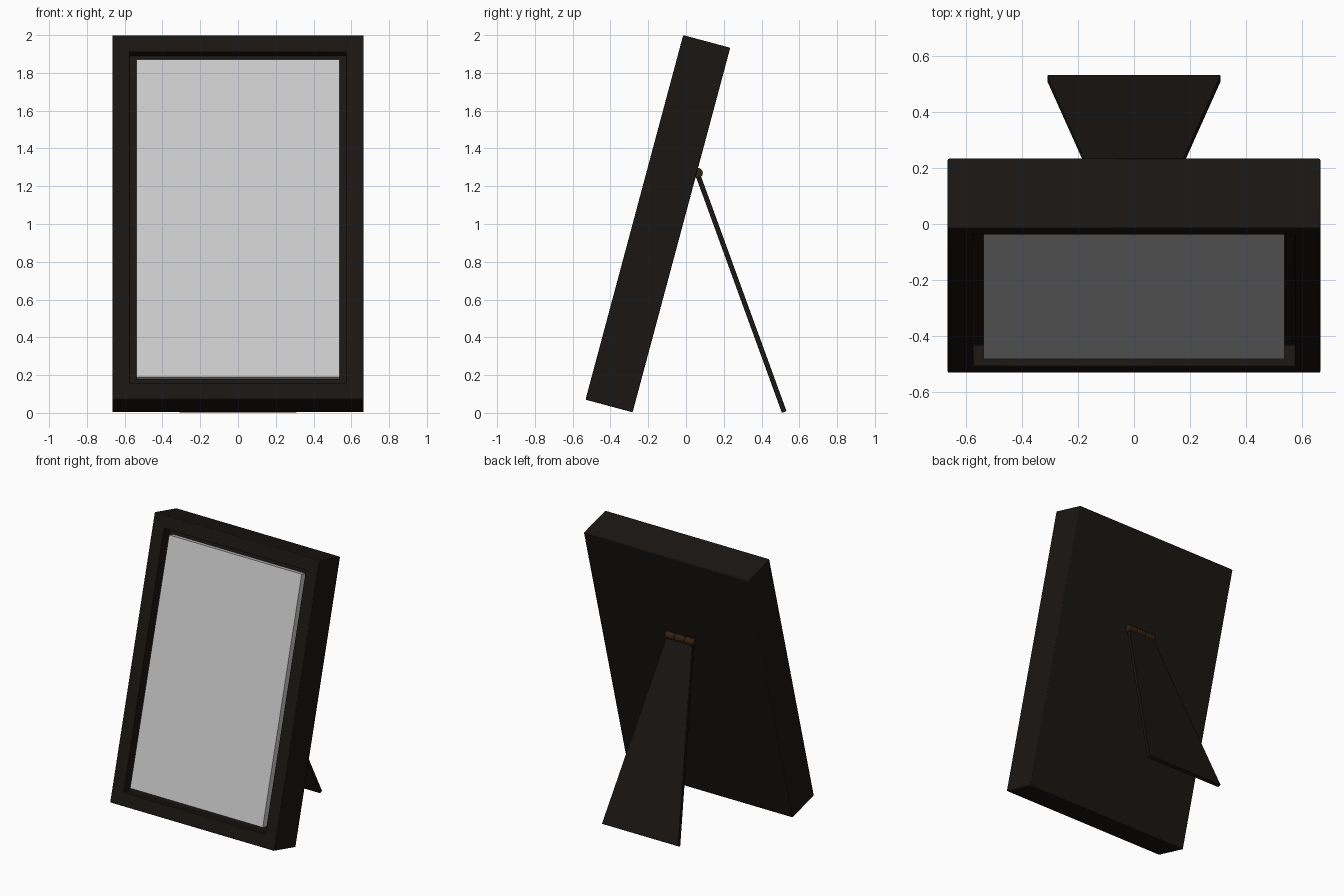
import bpy, bmesh, math
from mathutils import Matrix, Vector

if "Cube" in bpy.data.objects:
    bpy.data.objects.remove(bpy.data.objects["Cube"])

TILT = Matrix.Translation((0, -0.532, 0.070)) @ Matrix.Rotation(math.radians(-15), 4, 'X')
W, H, D = 1.33, 1.998, 0.258      # frame width, height, depth
BORDER, RECESS = 0.128, 0.018


def material(name, rgb):
    m = bpy.data.materials.new(name)
    m.diffuse_color = (*rgb, 1)
    m.use_nodes = True
    m.node_tree.nodes["Principled BSDF"].inputs["Base Color"].default_value = m.diffuse_color
    return m


def finish(name, bm, mat=None, matrix=Matrix(), bevel=0.0, segments=2):
    bmesh.ops.recalc_face_normals(bm, faces=bm.faces)
    me = bpy.data.meshes.new(name)
    bm.to_mesh(me)
    bm.free()
    ob = bpy.data.objects.new(name, me)
    bpy.context.collection.objects.link(ob)
    ob.matrix_world = matrix
    if mat:
        me.materials.append(mat)
    if bevel:
        mod = ob.modifiers.new("soft_edges", 'BEVEL')
        mod.width, mod.segments = bevel, segments
    bpy.context.view_layer.objects.active = ob
    ob.select_set(True)
    bpy.ops.object.shade_smooth_by_angle(angle=math.radians(35))
    ob.select_set(False)
    return ob


def box(size, centre):
    bm = bmesh.new()
    m = Matrix.Translation(centre) @ Matrix.Diagonal((*size, 1))
    bmesh.ops.create_cube(bm, size=1, matrix=m)
    return bm


dark = material("dark_wood", (0.010, 0.008, 0.006))
brown = material("bronze", (0.035, 0.014, 0.005))

# Deep frame with a recessed front
bm = box((W, D, H), (0, D / 2, H / 2))
bm.normal_update()
front = min(bm.faces, key=lambda f: f.calc_center_median().y)
bmesh.ops.inset_region(bm, faces=[front], thickness=BORDER)
pocket = bmesh.ops.extrude_face_region(bm, geom=[front])
bmesh.ops.translate(bm, vec=(0, 0.08, 0),
                    verts=[v for v in pocket['geom'] if isinstance(v, bmesh.types.BMVert)])
if front.is_valid:
    bmesh.ops.delete(bm, geom=[front], context='FACES_ONLY')
finish("frame", bm, dark, TILT, bevel=0.005)

# Grey picture panel inside the opening
panel = box((W - 2 * BORDER, 0.05, H - 2 * BORDER), (0, RECESS + 0.025, H / 2))
finish("picture_panel", panel, None, TILT)

# Tapered easel leg, hinged on the back
LEG, T = 1.335, 0.026
bm = bmesh.new()
outline = [(-0.31, 0), (0.31, 0), (0.105, LEG), (-0.105, LEG)]
face = bm.faces.new([bm.verts.new((x, -T / 2, z)) for x, z in outline])
ext = bmesh.ops.extrude_face_region(bm, geom=[face])
bmesh.ops.translate(bm, vec=(0, T, 0),
                    verts=[v for v in ext['geom'] if isinstance(v, bmesh.types.BMVert)])
leg_pose = Matrix.Translation((0, 0.520, 0.0045)) @ Matrix.Rotation(math.radians(20), 4, 'X')
finish("easel_leg", bm, dark, leg_pose, bevel=0.003)

# Three hinge knuckles
hinge = Vector((0, 0.062, 1.270))
for i in (-1, 0, 1):
    bm = bmesh.new()
    bmesh.ops.create_cone(bm, cap_ends=True, segments=24, radius1=0.027, radius2=0.027, depth=0.076,
                          matrix=Matrix.Rotation(math.pi / 2, 4, 'Y'))
    ob = finish("hinge_knuckle", bm, brown, Matrix.Translation(hinge + Vector((i * 0.078, 0, 0))), bevel=0.007)
    ob.modifiers["soft_edges"].limit_method = 'ANGLE'
